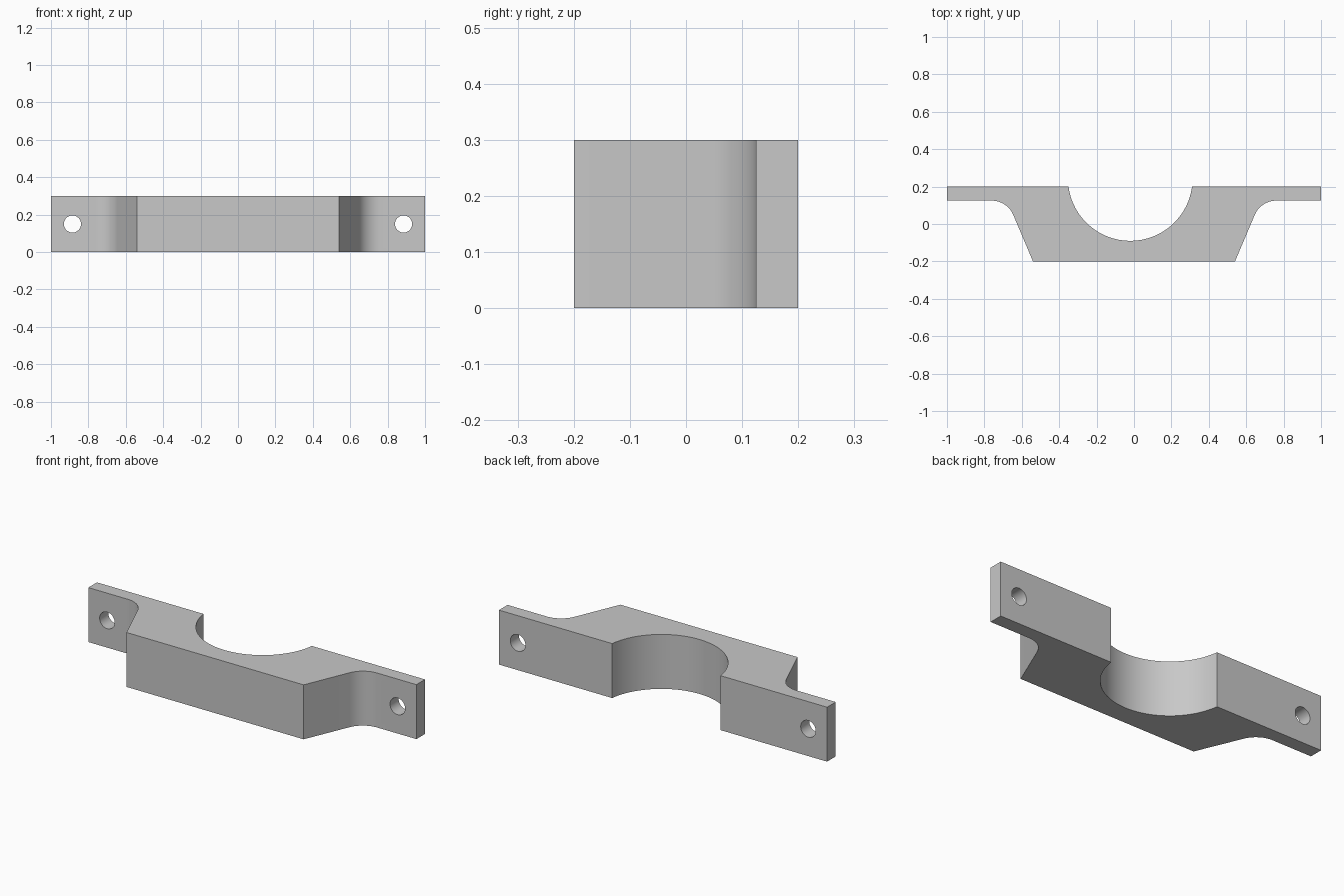
import bpy, bmesh
from math import sin, cos, atan2, tan, pi, radians, hypot

cube = bpy.data.objects.get("Cube")
if cube:
    bpy.data.objects.remove(cube)

HEIGHT = 0.3
BACK, FRONT, FLANGE = 0.2, -0.2, 0.125      # y of back, front and flange face
FOOT = 0.54                                 # half width of the front face
SLOPE = radians(67)                         # steepness of the sloped sides
FILLET = 0.125
BORE_X, BORE_Y, BORE_R = -0.02, 0.243, 0.333

grey = bpy.data.materials.new("plain grey")
grey.use_nodes = True
grey.diffuse_color = (0.58, 0.58, 0.58, 1)
grey.node_tree.nodes["Principled BSDF"].inputs["Base Color"].default_value = grey.diffuse_color


def arc(cx, cy, r, start, end, steps):
    return [(cx + r * cos(start + (end - start) * i / steps),
             cy + r * sin(start + (end - start) * i / steps)) for i in range(steps + 1)]


# Right-hand side outline: flange end, fillet, sloped side
corner = FOOT + (FLANGE - FRONT) / tan(SLOPE)
fillet_x = corner + FILLET * tan(SLOPE / 2)
side = [(FOOT, FRONT)]
side += arc(fillet_x, FLANGE - FILLET, FILLET, pi - (pi / 2 - SLOPE), pi / 2, 14)
side += [(1, FLANGE), (1, BACK)]

# Bore cut into the back face
half = atan2(BACK - BORE_Y, (BORE_R ** 2 - (BACK - BORE_Y) ** 2) ** 0.5)
bore = arc(BORE_X, BORE_Y, BORE_R, half, -pi - half, 48)
outline = side + bore + [(-x, y) for x, y in reversed(side)]

# Clamp body: extruded outline
bm = bmesh.new()
base = bm.faces.new([bm.verts.new((x, y, 0)) for x, y in outline])
top = bmesh.ops.extrude_face_region(bm, geom=[base])["geom"]
bmesh.ops.translate(bm, vec=(0, 0, HEIGHT), verts=[v for v in top if isinstance(v, bmesh.types.BMVert)])
bmesh.ops.recalc_face_normals(bm, faces=bm.faces)
mesh = bpy.data.meshes.new("clamp_body")
bm.to_mesh(mesh)
bm.free()
body = bpy.data.objects.new("clamp_body", mesh)
bpy.context.collection.objects.link(body)
mesh.materials.append(grey)

# Bolt holes through both flanges
for name, x in (("left_hole_cutter", 0.885), ("right_hole_cutter", -0.885)):
    bpy.ops.mesh.primitive_cylinder_add(vertices=32, radius=0.046, depth=0.4,
                                        location=(x, BACK, HEIGHT / 2), rotation=(pi / 2, 0, 0))
    cutter = bpy.context.object
    cutter.name = name
    cutter.data.materials.append(grey)
    cutter.hide_render = True
    cut = body.modifiers.new(name, "BOOLEAN")
    cut.operation = "DIFFERENCE"
    cut.solver = "EXACT"
    cut.object = cutter
    bpy.ops.object.select_all(action="DESELECT")
    body.select_set(True)
    bpy.context.view_layer.objects.active = body
    bpy.ops.object.modifier_apply(modifier=name)
    bpy.data.objects.remove(cutter)

bpy.ops.object.shade_smooth_by_angle(angle=radians(30))
